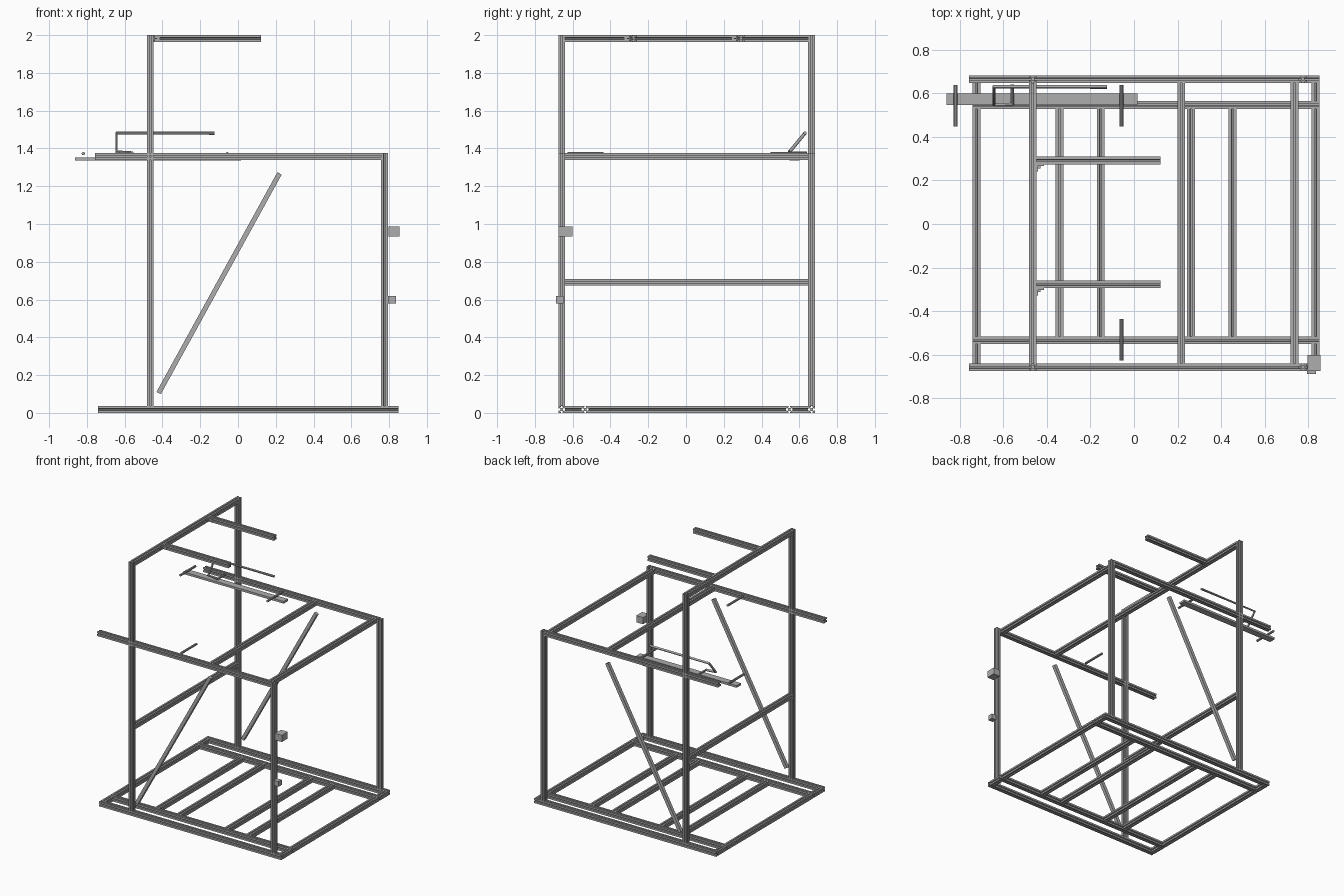
import bpy, bmesh, math
from mathutils import Vector, Matrix

cube = bpy.data.objects.get("Cube")
if cube:
    bpy.data.objects.remove(cube, do_unlink=True)

grey = bpy.data.materials.new("aluminium_grey")
grey.use_nodes = True
colour = (0.42, 0.42, 0.42, 1)
grey.diffuse_color = colour
grey.node_tree.nodes["Principled BSDF"].inputs["Base Color"].default_value = colour

W = 0.036           # extrusion width
H = W / 2
FRONT, BACK = -0.658, 0.665
INNER_F, INNER_B = -0.534, 0.547
POST_L, POST_R = -0.465, 0.776
DECK = 1.358        # height of the upper rails


def finish(name, bm):
    bmesh.ops.recalc_face_normals(bm, faces=bm.faces)
    mesh = bpy.data.meshes.new(name)
    bm.to_mesh(mesh)
    bm.free()
    mesh.materials.append(grey)
    obj = bpy.data.objects.new(name, mesh)
    bpy.context.collection.objects.link(obj)
    return obj


def slot_profile():
    """Square section with a T-shaped slot in each side."""
    half = [(1, -1), (1, -.25), (.76, -.25), (.76, -.52), (.4, -.2)]
    side = half + [(x, -y) for x, y in reversed(half[1:])]
    pts = []
    for q in range(4):
        turn = Matrix.Rotation(q * math.pi / 2, 2)
        pts += [turn @ Vector(p) * H for p in side]
    return pts


def square_profile(width):
    return [Vector((a * width / 2, b * width / 2))
            for a, b in ((1, -1), (1, 1), (-1, 1), (-1, -1))]


SLOTTED = slot_profile()


def beam(name, start, end, profile=SLOTTED):
    """Extrude a section from start to end."""
    a, b = Vector(start), Vector(end)
    d = (b - a).normalized()
    ref = Vector((1, 0, 0)) if abs(d.y) > .9 else Vector((0, 1, 0))
    u = d.cross(ref).normalized()
    v = d.cross(u)
    bm = bmesh.new()
    face = bm.faces.new([bm.verts.new(a + u * p.x + v * p.y) for p in profile])
    out = bmesh.ops.extrude_face_region(bm, geom=[face], use_keep_orig=True)
    moved = [g for g in out["geom"] if isinstance(g, bmesh.types.BMVert)]
    bmesh.ops.translate(bm, verts=moved, vec=b - a)
    return finish(name, bm)


def box(name, low, high):
    lo, hi = Vector(low), Vector(high)
    bm = bmesh.new()
    bmesh.ops.create_cube(bm, size=1)
    for v in bm.verts:
        v.co = (lo + hi) / 2 + v.co * (hi - lo)
    return finish(name, bm)


def rod(name, points, radius=0.009):
    """Round bar following straight segments."""
    curve = bpy.data.curves.new(name, "CURVE")
    curve.dimensions = "3D"
    curve.bevel_depth = radius
    curve.bevel_resolution = 3
    curve.use_fill_caps = True
    spline = curve.splines.new("POLY")
    spline.points.add(len(points) - 1)
    for p, co in zip(spline.points, points):
        p.co = (*co, 1)
    curve.materials.append(grey)
    obj = bpy.data.objects.new(name, curve)
    bpy.context.collection.objects.link(obj)
    bpy.context.view_layer.objects.active = obj
    bpy.ops.object.select_all(action="DESELECT")
    obj.select_set(True)
    bpy.ops.object.convert(target="MESH")
    bpy.ops.object.shade_smooth_by_angle()


# Base frame: four long rails and the cross members between them
for name, y in (("front_outer", FRONT), ("front_inner", INNER_F),
                ("back_inner", INNER_B), ("back_outer", BACK)):
    beam(name + "_base_rail", (-0.742, y, H), (0.851, y, H))
for i, x in enumerate((-0.724, -0.342, -0.153, 0.262, 0.453, 0.833)):
    beam(f"base_crossbar_{i + 1}", (x, INNER_F + H, H), (x, INNER_B - H, H))
for side, x in (("right", -0.724), ("left", 0.833)):
    beam(side + "_front_base_spacer", (x, FRONT + H, H), (x, INNER_F - H, H))
    beam(side + "_back_base_spacer", (x, INNER_B + H, H), (x, BACK - H, H))

# Posts, upper rails and diagonal braces on both sides
for side, y in (("front", FRONT), ("back", BACK)):
    beam(side + "_tall_post", (POST_L, y, W), (POST_L, y, 2))
    beam(side + "_short_post", (POST_R, y, W), (POST_R, y, DECK + H))
    beam(side + "_upper_rail", (-0.757, y, DECK), (POST_R - H, y, DECK))
    beam(side + "_diagonal_brace", (-0.42, y, 0.105), (0.22, y, 1.268),
         square_profile(0.026))

# Bars joining front to back
for name, x, z in (("top_bar", POST_L, 2 - H), ("middle_bar", POST_L, 0.692),
                   ("upper_crossbar", 0.217, DECK), ("upper_end_bar", 0.737, DECK)):
    beam(name, (x, FRONT + H, z), (x, BACK - H, z))

# Overhead arms with corner brackets
for side, y in (("front", -0.277), ("back", 0.291)):
    beam(side + "_overhead_arm", (POST_L + H, y, 2 - H), (0.122, y, 2 - H))
    x0, y0 = POST_L + H, y - H
    box(side + "_bracket_bar_leg", (x0, y0 - 0.033, 1.97), (x0 + 0.007, y0, 1.994))
    box(side + "_bracket_arm_leg", (x0, y0 - 0.007, 1.97), (x0 + 0.033, y0, 1.994))
    box(side + "_bracket_web", (x0, y0 - 0.018, 1.98), (x0 + 0.018, y0, 1.984))

# Control boxes on the front short post
box("control_box", (0.797, -0.676, 0.934), (0.856, -0.602, 0.987))
box("switch_box", (0.795, -0.688, 0.58), (0.836, -0.648, 0.62))

# Sliding plate, pins and crank handle
box("slide_plate", (-0.862, 0.547, 1.335), (0.016, 0.6, 1.352))
for name, x, y in (("plate_outer_pin", -0.819, 0.448), ("plate_inner_pin", -0.057, 0.448),
                   ("front_pin", -0.057, -0.627)):
    rod(name, [(x, y, 1.373), (x, y + 0.19, 1.373)])
rod("crank_handle", [(-0.125, 0.63, 1.481), (-0.643, 0.63, 1.481),
                     (-0.643, 0.548, 1.382), (-0.56, 0.548, 1.376)])
rod("crank_pivot", [(-0.56, 0.545, 1.376), (-0.56, 0.64, 1.376)], 0.008)
